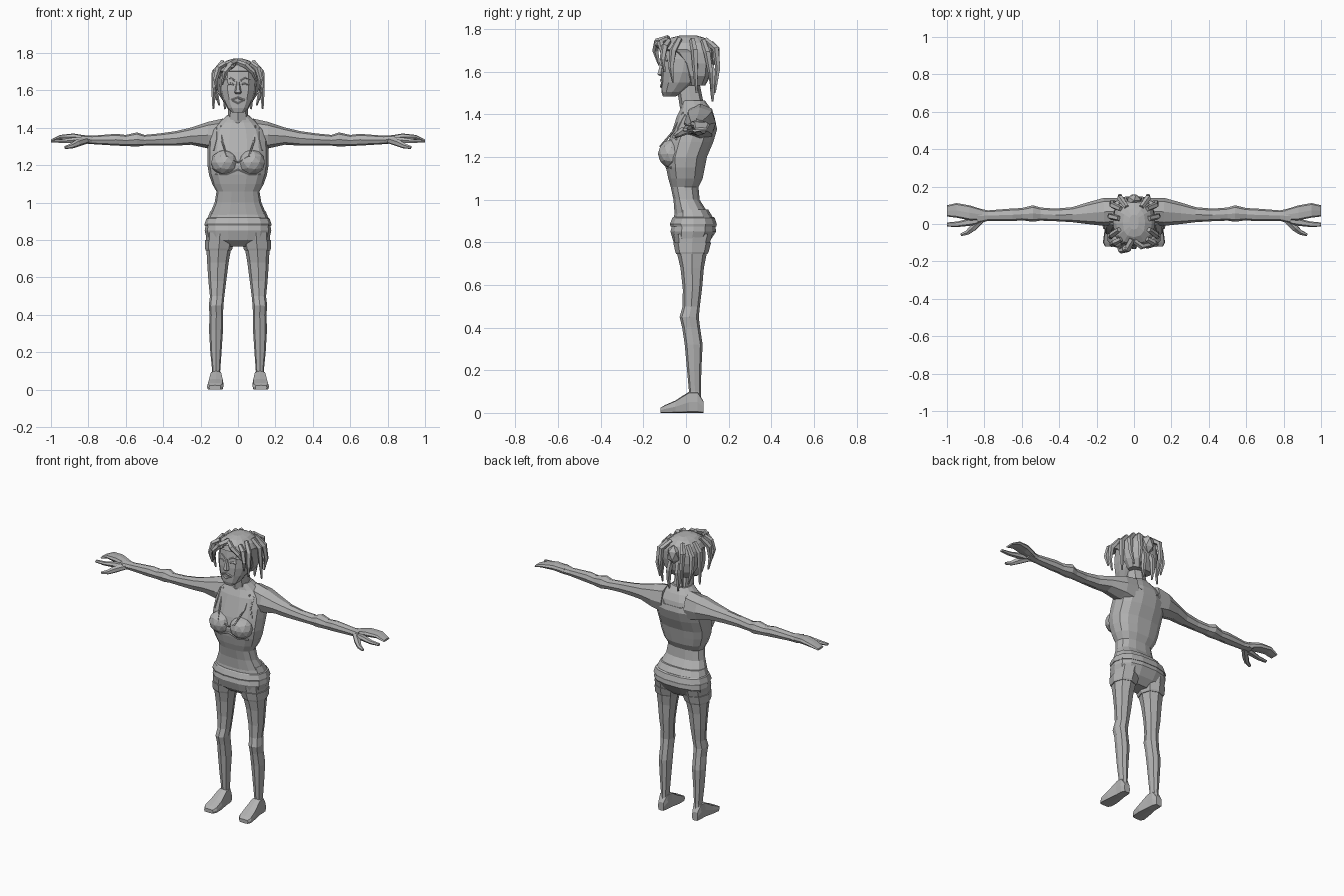
import bpy, bmesh, math
from mathutils import Vector
from mathutils.bvhtree import BVHTree

grey = bpy.data.materials.new("grey")
grey.diffuse_color = (0.45, 0.45, 0.45, 1)


def finish(name, bm):
    bmesh.ops.recalc_face_normals(bm, faces=bm.faces)
    me = bpy.data.meshes.new(name)
    bm.to_mesh(me)
    bm.free()
    me.materials.append(grey)
    ob = bpy.data.objects.new(name, me)
    bpy.context.collection.objects.link(ob)
    return ob


def skin(name, loops):
    """Join rings of points with quads and close the ends."""
    bm = bmesh.new()
    vs = [[bm.verts.new(p) for p in ring] for ring in loops]
    n = len(vs[0])
    for a, b in zip(vs, vs[1:]):
        for i in range(n):
            bm.faces.new((a[i], a[(i + 1) % n], b[(i + 1) % n], b[i]))
    bm.faces.new(vs[0])
    bm.faces.new(vs[-1])
    return finish(name, bm)


def loft(name, rings, axis="z", n=10, p=0.8, s=1):
    """Rings are (position, a min, a max, b min, b max); p below 1 is boxier."""
    loops = []
    for t, a0, a1, b0, b1 in rings:
        ring = []
        for i in range(n):
            c, d = math.cos(math.tau * i / n), math.sin(math.tau * i / n)
            a = (a0 + a1) / 2 + (a1 - a0) / 2 * math.copysign(abs(c) ** p, c)
            b = (b0 + b1) / 2 + (b1 - b0) / 2 * math.copysign(abs(d) ** p, d)
            x, y, z = {"z": (a, b, t), "x": (t, a, b), "y": (a, t, b)}[axis]
            ring.append((x * s, y, z))
        loops.append(ring)
    return skin(name, loops)


def tube(name, pts, radii, n=5, s=1):
    pts = [Vector((x * s, y, z)) for x, y, z in pts]
    loops = []
    for i, q in enumerate(pts):
        d = (pts[min(i + 1, len(pts) - 1)] - pts[max(i - 1, 0)]).normalized()
        u = d.cross(Vector((0.31, 0.9, 0.2))).normalized()
        v = d.cross(u)
        loops.append([q + radii[i] * (u * math.cos(math.tau * k / n) + v * math.sin(math.tau * k / n))
                      for k in range(n)])
    return skin(name, loops)


def ball(name, c, r, sub=1):
    bm = bmesh.new()
    bmesh.ops.create_icosphere(bm, subdivisions=sub, radius=1)
    for v in bm.verts:
        v.co = Vector([v.co[i] * r[i] + c[i] for i in range(3)])
    return finish(name, bm)


def sym(rows):
    return [(z, -w, w, f, b) for z, w, f, b in rows]


def project(obs, x, z, side):
    """Point on the front (-1) or back (1) of some objects."""
    hits = []
    for ob in obs:
        tree = BVHTree.FromPolygons([v.co for v in ob.data.vertices], [q.vertices for q in ob.data.polygons])
        h = tree.ray_cast(Vector((x, side, z)), Vector((0, -side, 0)))[0]
        if h:
            hits.append(h)
    return max(hits, key=lambda h: h.y * side) if hits else Vector((x, 0.04, z))


# torso and hips
torso = loft("torso", sym([
    (0.93, .155, -.055, .11), (1.0, .125, -.06, .065), (1.06, .115, -.073, .06), (1.10, .138, -.085, .08),
    (1.15, .155, -.095, .09), (1.20, .163, -.10, .10), (1.27, .163, -.085, .13), (1.33, .16, -.065, .148),
    (1.39, .14, -.045, .135), (1.43, .10, -.025, .115), (1.465, .06, -.02, .09)]), n=14)
loft("shorts", sym([(0.765, .10, -.02, .07), (0.80, .166, -.06, .11), (0.85, .178, -.075, .143),
                    (0.90, .17, -.062, .138), (0.955, .148, -.052, .105)]), n=14)
loft("waistband", sym([(0.875, .177, -.075, .144), (0.885, .179, -.078, .147),
                       (0.915, .169, -.066, .137), (0.92, .16, -.06, .13)]), n=14)
bust = [ball("breast", (s * .073, -.068, 1.215), (.073, .064, .068), 2) for s in (1, -1)]

# neck, head and face
loft("neck", sym([(1.38, .075, -.015, .115), (1.44, .056, -.03, .085), (1.54, .052, -.045, .065)]), n=8)
head = loft("head", sym([
    (1.483, .032, -.108, -.05), (1.505, .058, -.115, -.01), (1.55, .082, -.117, .05), (1.60, .096, -.118, .085),
    (1.66, .10, -.112, .10), (1.71, .095, -.105, .10), (1.745, .07, -.08, .08), (1.762, .03, -.04, .04)]), n=12)
loft("nose", sym([(1.58, .012, -.125, -.10), (1.588, .019, -.136, -.10), (1.65, .007, -.118, -.10)]), n=6)


def line(name, obs, pts, r, side=-1, s=1):
    tube(name, [(q.x, q.y, q.z) for q in (project(obs, x, z, side) for x, z in pts)],
         [r] * len(pts), 5, s)


for s in (1, -1):
    line("eyebrow", [head], [(.015, 1.652), (.04, 1.667), (.065, 1.66)], .005, s=s)
    line("eye", [head], [(.022, 1.632), (.04, 1.637), (.058, 1.632)], .006, s=s)
line("upper_lip", [head], [(-.034, 1.548), (0, 1.561), (.034, 1.548)], .006)
line("lower_lip", [head], [(-.03, 1.545), (0, 1.53), (.03, 1.545)], .006)

# hair cap, bun and locks
loft("hair_cap", sym([
    (1.535, .075, .01, .09), (1.58, .104, -.005, .115), (1.64, .112, -.03, .128), (1.69, .113, -.075, .13),
    (1.705, .113, -.118, .128), (1.735, .095, -.108, .115), (1.76, .06, -.07, .085), (1.77, .025, -.03, .05)]), n=12)
ball("bun", (0, .125, 1.685), (.042, .038, .06))
locks = [  # shared by both sides
    [(.07, -.08, 1.745), (.105, -.10, 1.72), (.12, -.11, 1.66), (.112, -.10, 1.60)],
    [(.08, -.03, 1.755), (.12, -.06, 1.70), (.124, -.07, 1.62), (.115, -.06, 1.55)],
    [(.08, .03, 1.75), (.125, .04, 1.70), (.13, .045, 1.60), (.132, .05, 1.50)],
    [(.07, .08, 1.745), (.115, .10, 1.69), (.12, .115, 1.60), (.10, .12, 1.52)],
    [(.04, .09, 1.75), (.075, .14, 1.71), (.075, .15, 1.62), (.07, .135, 1.50)],
    [(.025, .11, 1.65), (.03, .13, 1.58), (.035, .125, 1.52), (.03, .125, 1.46)]]
for s in (1, -1):
    for pts in locks:
        tube("hair_lock", pts, (.014, .017, .013, .005), 5, s)
tube("front_lock", [(-.01, -.08, 1.755), (-.035, -.135, 1.74), (-.07, -.143, 1.70), (-.085, -.125, 1.63)],
     (.018, .018, .015, .005))
tube("front_lock", [(.0, -.09, 1.75), (.04, -.12, 1.735), (.08, -.11, 1.70), (.10, -.09, 1.65)],
     (.014, .016, .014, .006))
ball("front_knot", (-.04, -.13, 1.733), (.03, .024, .022))

# tank top edges
body = [torso] + bust
line("neckline", body, [(-.092, 1.41), (-.085, 1.33), (-.06, 1.25), (0, 1.215),
                        (.06, 1.25), (.085, 1.33), (.092, 1.41)], .005)
line("back_neckline", body, [(-.092, 1.41), (-.06, 1.36), (.06, 1.36), (.092, 1.41)], .005, 1)
for s in (1, -1):
    line("strap_edge", body, [(.115, 1.40), (.115, 1.34), (.13, 1.28)], .005, s=s)
line("bust_hem", body, [(-.12, 1.15), (-.06, 1.15), (0, 1.175), (.06, 1.15), (.12, 1.15)], .006)

for s in (1, -1):
    # arm from shoulder to wrist
    loft("arm", [(.08, .0, .14, 1.27, 1.45), (.16, -.01, .14, 1.29, 1.432), (.25, .0, .115, 1.31, 1.402),
                 (.33, .01, .09, 1.305, 1.383), (.42, .015, .082, 1.305, 1.37), (.50, .018, .088, 1.305, 1.362),
                 (.54, .012, .10, 1.30, 1.376), (.60, .02, .085, 1.303, 1.362), (.65, .015, .083, 1.305, 1.368),
                 (.78, .017, .073, 1.313, 1.358), (.84, .0, .085, 1.318, 1.362)], "x", 8, .85, s)
    # hand: grouped fingers, first finger, thumb
    loft("fingers", [(.81, .02, .078, 1.32, 1.358), (.88, .02, .10, 1.335, 1.37),
                     (.95, .034, .112, 1.338, 1.362), (1.0, .04, .10, 1.326, 1.338)], "x", 8, .6, s)
    loft("first_finger", [(.82, .0, .04, 1.318, 1.352), (.88, -.01, .03, 1.318, 1.35),
                          (.94, -.016, .014, 1.318, 1.34), (1.0, -.014, .008, 1.322, 1.336)], "x", 6, .8, s)
    tube("thumb", [(.81, .03, 1.335), (.86, -.02, 1.318), (.89, -.045, 1.303), (.925, -.058, 1.295)],
         (.02, .02, .014, .008), 6, s)
    # leg and foot
    loft("leg", [(.05, .092, .145, .012, .072), (.10, .095, .138, .014, .07), (.20, .088, .148, .005, .072),
                 (.32, .08, .155, -.006, .078), (.40, .08, .152, -.018, .066), (.45, .078, .156, -.03, .06),
                 (.50, .073, .15, -.016, .065), (.58, .063, .158, -.015, .075), (.68, .05, .165, -.026, .084),
                 (.76, .036, .169, -.045, .10), (.84, .02, .172, -.06, .125)], "z", 8, .85, s)
    loft("shorts_cuff", [(.745, .034, .173, -.046, .10), (.755, .03, .176, -.05, .106),
                         (.80, .02, .176, -.06, .118)], "z", 8, .85, s)
    loft("foot", [(.082, .10, .14, 0, .055), (.055, .09, .147, 0, .10), (.015, .087, .148, 0, .10),
                  (-.05, .077, .16, 0, .058), (-.10, .078, .166, 0, .036), (-.12, .092, .155, 0, .024)],
         "y", 8, .35, s)
